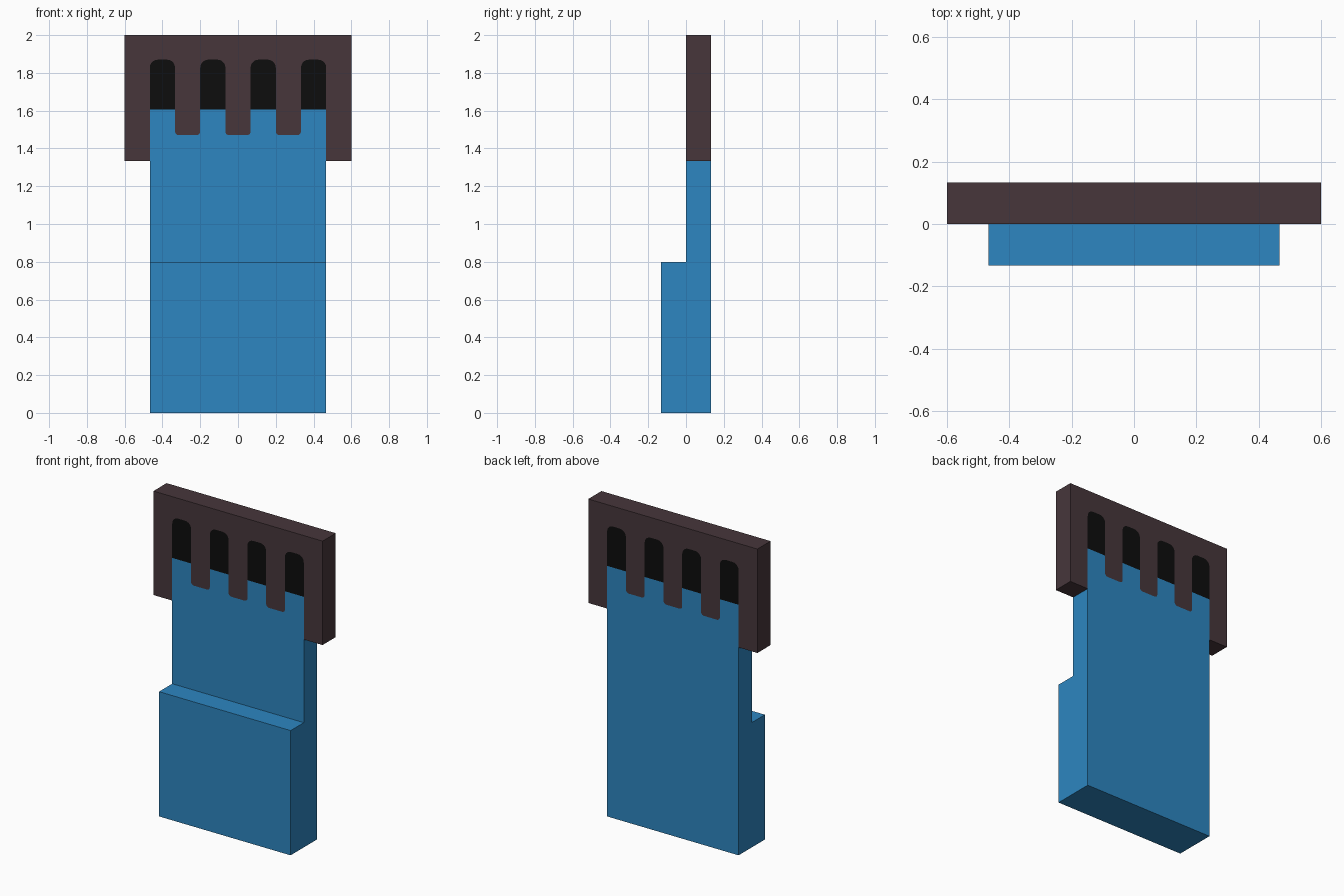
import bpy, bmesh, math
from mathutils import Vector

cube = bpy.data.objects.get("Cube")
if cube:
    bpy.data.objects.remove(cube, do_unlink=True)

DEPTH = 0.1333                      # thickness of the flat plate
HALF_BODY, HALF_FRAME = 0.4667, 0.6
SLOT_W = 0.1333
SLOTS = [-0.4, -0.1333, 0.1333, 0.4]   # slot centres along x
FRAME_LOW, FRAME_TOP = 1.3333, 2.0
FINGER_LOW, WINDOW_LOW, SLOT_TOP = 1.47, 1.607, 1.87
R_SLOT, R_FINGER = 0.042, 0.02      # corner radii


def material(name, color):
    m = bpy.data.materials.new(name)
    m.use_nodes = True
    m.diffuse_color = (*color, 1)
    m.node_tree.nodes["Principled BSDF"].inputs["Base Color"].default_value = (*color, 1)
    return m


blue = material("blue", (0.026, 0.238, 0.533))
brown = material("dark brown", (0.063, 0.037, 0.044))
black = material("black", (0.004, 0.004, 0.004))


def rounded(points, steps=5):
    """Turn (x, z, radius) right-angle corners into an outline with arcs."""
    out = []
    for i, (x, z, r) in enumerate(points):
        p = Vector((x, z))
        if r == 0:
            out.append(p)
            continue
        a = (Vector(points[i - 1][:2]) - p).normalized() * r
        b = (Vector(points[(i + 1) % len(points)][:2]) - p).normalized() * r
        for k in range(steps + 1):
            t = k / steps * math.pi / 2
            out.append(p + a * (1 - math.sin(t)) + b * (1 - math.cos(t)))
    return out


def plate(points):
    """Extrude an x-z outline from y = 0 to the plate thickness."""
    bm = bmesh.new()
    face = bm.faces.new([bm.verts.new((p.x, 0, p.y)) for p in rounded(points)])
    ext = bmesh.ops.extrude_face_region(bm, geom=[face], use_keep_orig=True)
    moved = [g for g in ext["geom"] if isinstance(g, bmesh.types.BMVert)]
    bmesh.ops.translate(bm, verts=moved, vec=(0, DEPTH, 0))
    bmesh.ops.recalc_face_normals(bm, faces=bm.faces)
    return bm


def finish(bm, name, mat):
    bmesh.ops.recalc_face_normals(bm, faces=bm.faces)
    me = bpy.data.meshes.new(name)
    bm.to_mesh(me)
    bm.free()
    me.materials.append(mat)
    ob = bpy.data.objects.new(name, me)
    bpy.context.collection.objects.link(ob)
    return ob


# Shell with four round-topped slots and three fingers between them
frame = [(HALF_FRAME, FRAME_LOW, 0), (HALF_FRAME, FRAME_TOP, 0),
         (-HALF_FRAME, FRAME_TOP, 0), (-HALF_FRAME, FRAME_LOW, 0)]
# Body with tongues that fill the lower part of each slot
body = [(HALF_BODY, 0, 0), (-HALF_BODY, 0, 0)]
for i, c in enumerate(SLOTS):
    l, r = c - SLOT_W / 2, c + SLOT_W / 2
    first, last = i == 0, i == len(SLOTS) - 1
    frame += [(l, FRAME_LOW if first else FINGER_LOW, 0 if first else R_FINGER),
              (l, SLOT_TOP, R_SLOT), (r, SLOT_TOP, R_SLOT),
              (r, FRAME_LOW if last else FINGER_LOW, 0 if last else R_FINGER)]
    if not first:
        body.append((l, FINGER_LOW, R_FINGER))
    body += [(l, WINDOW_LOW, 0), (r, WINDOW_LOW, 0)]
    if not last:
        body.append((r, FINGER_LOW, R_FINGER))
    # Dark window filling the top of the slot
    window = [(l, WINDOW_LOW, 0), (l, SLOT_TOP, R_SLOT),
              (r, SLOT_TOP, R_SLOT), (r, WINDOW_LOW, 0)]
    finish(plate(window), f"slot_window_{i + 1}", black)

finish(plate(frame), "slotted_shell", brown)

# Thicken the lower front of the body into a step
bm = plate(body)
bmesh.ops.bisect_plane(bm, geom=bm.verts[:] + bm.edges[:] + bm.faces[:],
                       plane_co=(0, 0, 0.8), plane_no=(0, 0, 1))
low = [f for f in bm.faces if f.normal.y < -0.9 and f.calc_center_median().z < 0.8]
ext = bmesh.ops.extrude_face_region(bm, geom=low)
moved = [g for g in ext["geom"] if isinstance(g, bmesh.types.BMVert)]
bmesh.ops.translate(bm, verts=moved, vec=(0, -DEPTH, 0))
finish(bm, "stepped_body", blue)
